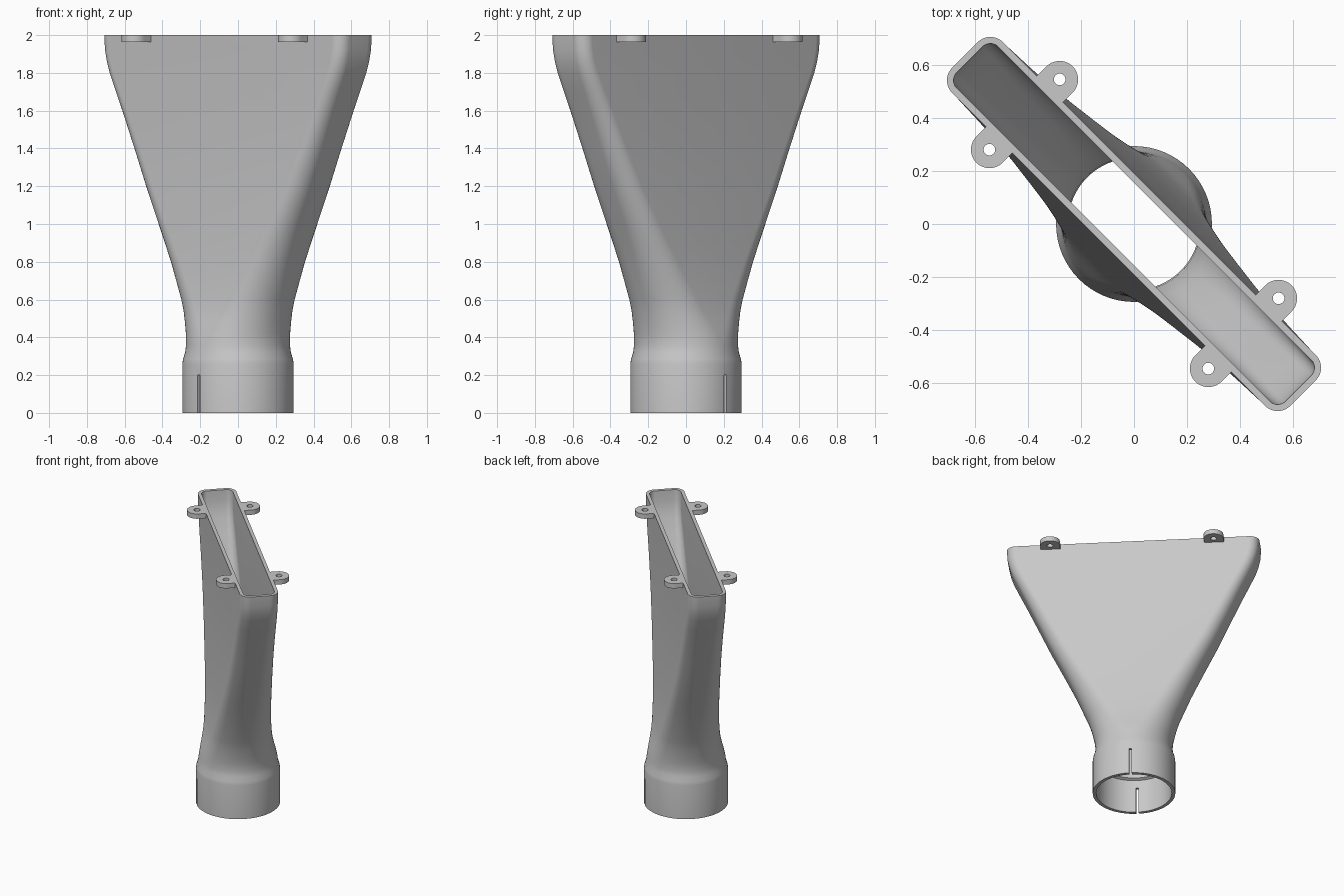
import bpy, bmesh, math
from mathutils import Matrix

if "Cube" in bpy.data.objects:
    bpy.data.objects.remove(bpy.data.objects["Cube"], do_unlink=True)

mat = bpy.data.materials.new("light grey plastic")
mat.use_nodes = True
grey = (0.58, 0.58, 0.58, 1)
mat.diffuse_color = grey
mat.node_tree.nodes["Principled BSDF"].inputs["Base Color"].default_value = grey

TURN = -math.pi / 4            # the wide mouth runs diagonally
NECK, COLLAR, WALL = 0.275, 0.295, 0.025
HEIGHT = 2.0


def finish(bm, name):
    bmesh.ops.recalc_face_normals(bm, faces=bm.faces)
    mesh = bpy.data.meshes.new(name)
    bm.to_mesh(mesh)
    bm.free()
    mesh.materials.append(mat)
    ob = bpy.data.objects.new(name, mesh)
    ob.rotation_euler.z = TURN
    bpy.context.collection.objects.link(ob)
    return ob


def smooth(ob):
    bpy.ops.object.select_all(action="DESELECT")
    ob.select_set(True)
    bpy.context.view_layer.objects.active = ob
    bpy.ops.object.shade_smooth_by_angle(angle=math.radians(30))


def section(bm, z, hl, hw, r, steps=16):
    """Rounded rectangle; a circle when all three sizes match."""
    ring = []
    for k, (sx, sy) in enumerate([(1, 1), (-1, 1), (-1, -1), (1, -1)]):
        for i in range(steps + 1):
            a = (k + i / steps) * math.pi / 2
            ring.append(bm.verts.new((sx * (hl - r) + r * math.cos(a),
                                      sy * (hw - r) + r * math.sin(a), z)))
    return ring


def funnel(bm, station, inset):
    """Find the half length that gives the wanted reach on the diagonal."""
    z, reach, half_w, r = station
    half_l = math.sqrt(2) * reach + (2 - math.sqrt(2)) * r - half_w
    return section(bm, z, half_l - inset, half_w - inset, r - inset)


# Funnel stations: height, diagonal reach, half width, corner radius
stations = [(0.36, NECK, NECK, NECK), (0.42, 0.276, 0.26, 0.255),
            (0.48, 0.281, 0.242, 0.235), (0.54, 0.288, 0.226, 0.215),
            (0.6, 0.3, 0.215, 0.2), (0.7, 0.327, 0.2, 0.18),
            (0.8, 0.355, 0.188, 0.16), (0.9, 0.387, 0.179, 0.145),
            (1.0, 0.42, 0.171, 0.13), (1.2, 0.486, 0.157, 0.112),
            (1.4, 0.548, 0.147, 0.097), (1.6, 0.612, 0.141, 0.085),
            (1.7, 0.646, 0.139, 0.079), (1.8, 0.679, 0.137, 0.074),
            (1.86, 0.694, 0.136, 0.07), (1.92, 0.704, 0.136, 0.068),
            (HEIGHT, 0.708, 0.136, 0.068)]

# Hollow duct body: outside upwards, inside downwards, closed at the base
bm = bmesh.new()
rings = [section(bm, z, r, r, r) for z, r in
         [(0, COLLAR), (0.26, COLLAR), (0.285, 0.291), (0.32, 0.28)]]
rings += [funnel(bm, st, 0) for st in stations]
rings += [funnel(bm, st, WALL) for st in reversed(stations)]
rings += [section(bm, z, r, r, r) for z, r in
          [(0.27, NECK - WALL), (0.26, COLLAR - WALL), (0, COLLAR - WALL)]]
n = len(rings[0])
for a, b in zip(rings, rings[1:] + rings[:1]):
    for i in range(n):
        j = (i + 1) % n
        bm.faces.new((a[i], a[j], b[j], b[i]))
bmesh.ops.remove_doubles(bm, verts=bm.verts, dist=1e-5)
body = finish(bm, "duct_body")

# Two clamping slots through the round collar
bm = bmesh.new()
bmesh.ops.create_cube(bm, size=1, matrix=Matrix.Translation((0, 0, 0.05))
                      @ Matrix.Diagonal((0.018, 0.8, 0.3, 1)))
cutter = finish(bm, "slot_cutter")
cutter.hide_render = True
mod = body.modifiers.new("slots", "BOOLEAN")
mod.operation, mod.solver, mod.object = "DIFFERENCE", "EXACT", cutter
bpy.context.view_layer.objects.active = body
bpy.ops.object.modifier_apply(modifier=mod.name)
bpy.data.objects.remove(cutter, do_unlink=True)
smooth(body)


# Screw tabs: round outer end, square root sunk in the wall, drilled hole
def screw_tab(name, sx, sy, radius=0.07, hole=0.022, thick=0.037, steps=48):
    bm = bmesh.new()
    loops = []
    for z, is_hole in [(HEIGHT, 0), (HEIGHT, 1), (HEIGHT - thick, 1), (HEIGHT - thick, 0)]:
        loop = []
        for i in range(steps):
            a = 2 * math.pi * i / steps
            c, s = math.cos(a), math.sin(a)
            d = hole if is_hole else radius
            if not is_hole and s < 0:
                d = radius / max(abs(c), abs(s))
            loop.append(bm.verts.new((sx * 0.586 + d * c, sy * (0.188 + d * s), z)))
        loops.append(loop)
    for a, b in zip(loops, loops[1:] + loops[:1]):
        for i in range(steps):
            j = (i + 1) % steps
            bm.faces.new((a[i], a[j], b[j], b[i]))
    smooth(finish(bm, name))


for sx, end in ((1, "left_end"), (-1, "right_end")):
    for sy, side in ((1, "back"), (-1, "front")):
        screw_tab(f"screw_tab_{end}_{side}", sx, sy)
